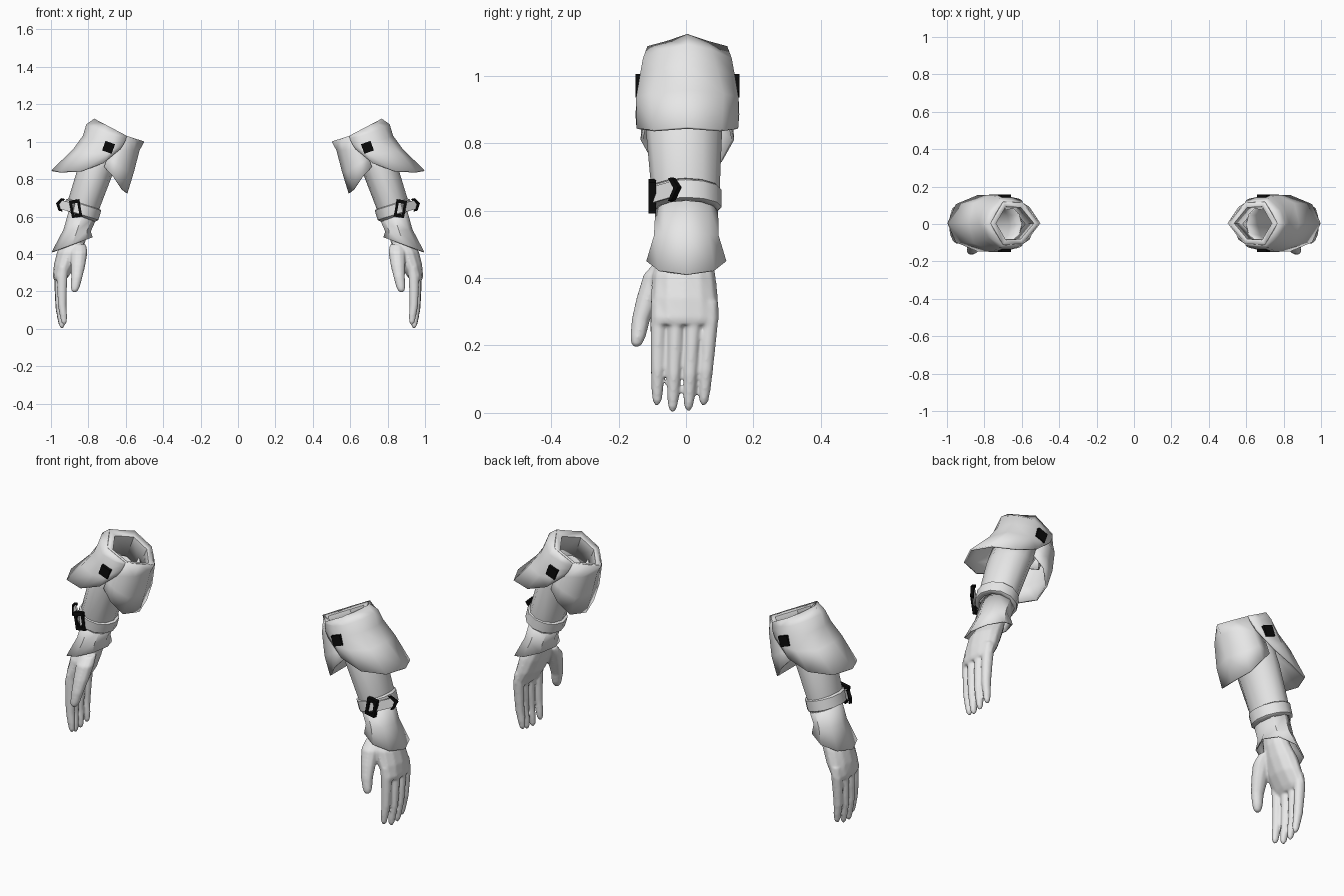
import bpy, bmesh, math
from mathutils import Vector, Matrix

if "Cube" in bpy.data.objects:
    bpy.data.objects.remove(bpy.data.objects["Cube"])


def material(name, rgb):
    m = bpy.data.materials.new(name)
    m.diffuse_color = (*rgb, 1)
    m.use_nodes = True
    m.node_tree.nodes["Principled BSDF"].inputs["Base Color"].default_value = m.diffuse_color
    return m


GREY = material("plain grey", (0.8, 0.8, 0.8))
BLACK = material("black metal", (0.003, 0.003, 0.003))


def finish(name, bm, mat, thick=0, angle=40, remesh=0):
    """Make an object on the +x arm and mirror it onto the other arm."""
    bmesh.ops.recalc_face_normals(bm, faces=bm.faces[:])
    me = bpy.data.meshes.new(name)
    bm.to_mesh(me)
    bm.free()
    me.materials.append(mat)
    ob = bpy.data.objects.new(name, me)
    bpy.context.collection.objects.link(ob)
    bpy.ops.object.select_all(action='DESELECT')
    bpy.context.view_layer.objects.active = ob
    ob.select_set(True)
    bpy.ops.object.shade_smooth_by_angle(angle=math.radians(angle))
    if thick:
        s = ob.modifiers.new("thickness", 'SOLIDIFY')
        s.thickness, s.offset = thick, 0
    if remesh:
        r = ob.modifiers.new("fuse", 'REMESH')
        r.mode, r.voxel_size, r.use_smooth_shade = 'VOXEL', remesh, True
        s = ob.modifiers.new("soften", 'SMOOTH')
        s.factor, s.iterations = 0.5, 5
    m = ob.modifiers.new("other arm", 'MIRROR')
    m.use_mirror_merge = False
    return ob


def skin(bm, rows, closed=True, caps=False):
    """Bridge rows of points with quads."""
    vs = [[bm.verts.new(p) for p in r] for r in rows]
    n = len(rows[0])
    for a, b in zip(vs, vs[1:]):
        for i in range(n if closed else n - 1):
            j = (i + 1) % n
            bm.faces.new((a[i], a[j], b[j], b[i]))
    if caps:
        bm.faces.new(vs[0])
        bm.faces.new(vs[-1])


def ring(xi, zi, xo, zo, y0, y1, n=12):
    """Tilted oval between an inner-side point and an outer-side point."""
    pts = []
    for k in range(n):
        a = 2 * math.pi * k / n
        t = (1 + math.cos(a)) / 2
        pts.append((xi + (xo - xi) * t,
                    (y0 + y1) / 2 + math.sin(a) * (y1 - y0) / 2,
                    zi + (zo - zi) * t))
    return pts


def tube(bm, path, n=10):
    """Closed finger-like tube along (x, y, z, radius) points."""
    skin(bm, [[(x + r * 1.1 * math.cos(2 * math.pi * k / n),
                y + r * math.sin(2 * math.pi * k / n), z) for k in range(n)]
              for x, y, z, r in path], caps=True)


def flap(name, cols):
    """Sheet from columns running centre to side, reflected front to back."""
    full = [[(x, -y + 0.004, z) for x, y, z in c] for c in cols[:0:-1]]
    full += [[(x, y + 0.004, z) for x, y, z in c] for c in cols]
    bm = bmesh.new()
    skin(bm, full, closed=False)
    finish(name, bm, GREY, thick=0.008, angle=45)


def plate(name, outline, origin, u, v, depth, mat, hole=None):
    """Flat outline in the u, v plane, extruded; an optional hole makes a frame."""
    origin, u, v = Vector(origin), Vector(u).normalized(), Vector(v).normalized()
    w = u.cross(v) * depth / 2
    at = lambda pts, s: [origin + u * a + v * b + w * s for a, b in pts]
    bm = bmesh.new()
    if hole:
        rows = [at(outline, -1), at(outline, 1), at(hole, 1), at(hole, -1)]
        skin(bm, rows + [rows[0]])
        bmesh.ops.remove_doubles(bm, verts=bm.verts[:], dist=1e-5)
    else:
        skin(bm, [at(outline, -1), at(outline, 1)], caps=True)
    finish(name, bm, mat, angle=20)


def rect(w, h):
    return [(-w / 2, -h / 2), (w / 2, -h / 2), (w / 2, h / 2), (-w / 2, h / 2)]


# Flared outer elbow guard
flap("outer_guard", [
    [(.767, 0, 1.12), (.808, 0, 1.09), (.826, 0, 1.03), (.88, 0, .955), (.995, 0, .845)],
    [(.735, .058, 1.10), (.78, .07, 1.075), (.80, .085, 1.02), (.855, .105, .945), (.95, .10, .837)],
    [(.70, .115, 1.085), (.72, .128, 1.05), (.735, .137, 1.0), (.765, .148, .935), (.835, .147, .842)],
    [(.65, .113, 1.058), (.66, .125, 1.03), (.672, .135, .99), (.69, .145, .94), (.72, .15, .885)],
    [(.596, .11, 1.03), (.598, .114, 1.02), (.603, .12, 1.005), (.612, .126, .985), (.63, .13, .96)],
])

# Inner elbow guard hanging to a point
flap("inner_guard", [
    [(.505, 0, 1.0), (.53, 0, .955), (.56, 0, .84), (.595, 0, .725)],
    [(.55, .058, 1.015), (.562, .085, .955), (.588, .10, .84), (.62, .10, .745)],
    [(.596, .108, 1.03), (.62, .12, .955), (.645, .13, .88), (.665, .135, .81)],
    [(.65, .105, 1.04), (.68, .115, .96), (.70, .12, .91), (.715, .123, .865)],
])

# Six-sided rim and lining of the opening
hexagon = [(.767, 0, 1.12), (.70, .115, 1.085), (.596, .11, 1.03),
           (.505, 0, 1.0), (.596, -.11, 1.03), (.70, -.115, 1.085)]
centre = Vector((.638, 0, 1.058))


def inset(scale, shift):
    return [centre + (Vector(p) - centre) * scale + Vector(shift) for p in hexagon]


bm = bmesh.new()
skin(bm, [inset(1, (0, .004, 0)), inset(.78, (0, .004, -.012)), inset(.74, (.04, 0, -.12))])
finish("opening_rim", bm, GREY, thick=0.004, angle=30)

# Forearm sleeve
bm = bmesh.new()
skin(bm, [ring(.60, .95, .80, 1.02, -.105, .10), ring(.66, .86, .853, .86, -.118, .105),
          ring(.745, .64, .905, .69, -.10, .097), ring(.765, .58, .90, .635, -.088, .09)])
finish("forearm_sleeve", bm, GREY, thick=0.006)

# Raised wrist strap
bm = bmesh.new()
skin(bm, [ring(.745, .64, .903, .695, -.098, .095), ring(.733, .632, .918, .69, -.106, .103),
          ring(.748, .583, .93, .64, -.104, .104), ring(.766, .573, .912, .63, -.092, .092)])
finish("wrist_strap", bm, GREY, thick=0.004, angle=35)

# Flared cuff, pointed over the back of the hand
bm = bmesh.new()
skin(bm, [ring(.766, .575, .902, .63, -.088, .092, 8), ring(.79, .52, .93, .53, -.092, .094, 8),
          ring(.78, .488, .993, .41, -.115, .117, 8)])
finish("flared_cuff", bm, GREY, thick=0.006)

# Hand: palm, four fingers and thumb fused together
bm = bmesh.new()
skin(bm, [ring(.80, .56, .89, .56, -.065, .065), ring(.815, .47, .93, .47, -.078, .075),
          ring(.835, .41, .968, .41, -.10, .088), ring(.865, .34, .985, .34, -.105, .096),
          ring(.905, .28, .99, .28, -.106, .098), ring(.92, .262, .985, .262, -.098, .092)], caps=True)
for base, tip, low, dx in ((-.080, -.086, .022, -.012), (-.029, -.040, .002, 0),
                           (.022, .007, .006, .002), (.071, .052, .022, -.004)):
    path = [(.945, .33, .024), (.952, .27, .026), (.953, .20, .024), (.952, .11, .021),
            (.945, .05, .018), (.942, .015, .014), (.941, 0, .006)]
    tube(bm, [(x + dx, tip + (base - tip) * min(z / .28, 1), low + z * (.33 - low) / .33, r)
              for x, z, r in path])
tube(bm, [(.85, -.055, .45, .035), (.85, -.085, .41, .042), (.855, -.112, .34, .036),
          (.862, -.134, .275, .028), (.87, -.142, .225, .023), (.873, -.146, .205, .017),
          (.874, -.147, .196, .008)])
finish("hand", bm, GREY, remesh=0.006)

# Square studs on both sides of the elbow guard
tilt = Matrix.Rotation(math.radians(-20), 3, 'Y')
for side, label in ((-1, "front"), (1, "back")):
    plate(label + "_stud", rect(.054, .054), (.692, side * .142 + .004, .97),
          tilt @ Vector((1, 0, 0)), tilt @ Vector((0, 0, 1)), .024, BLACK)

# Buckle frame on the strap
lean = Matrix.Rotation(math.radians(10), 3, 'Y')
plate("buckle", rect(.056, .094), (.868, -.100, .642), lean @ Vector((1, -.0, 0)),
      lean @ Vector((0, 0, 1)), .022, BLACK, hole=rect(.028, .058))

# Loose strap end with a chevron tip
along = (.08, .075, .022)
up = (-.2, 0, .95)
plate("strap_end", [(-.05, -.024), (.045, -.024), (.062, 0), (.045, .024), (-.05, .024)],
      (.915, -.068, .655), along, up, .008, GREY)
plate("strap_tip", [(.030, -.034), (.046, -.034), (.074, 0), (.046, .034), (.030, .034), (.054, 0)],
      (.915, -.068, .655), along, up, .016, BLACK)
